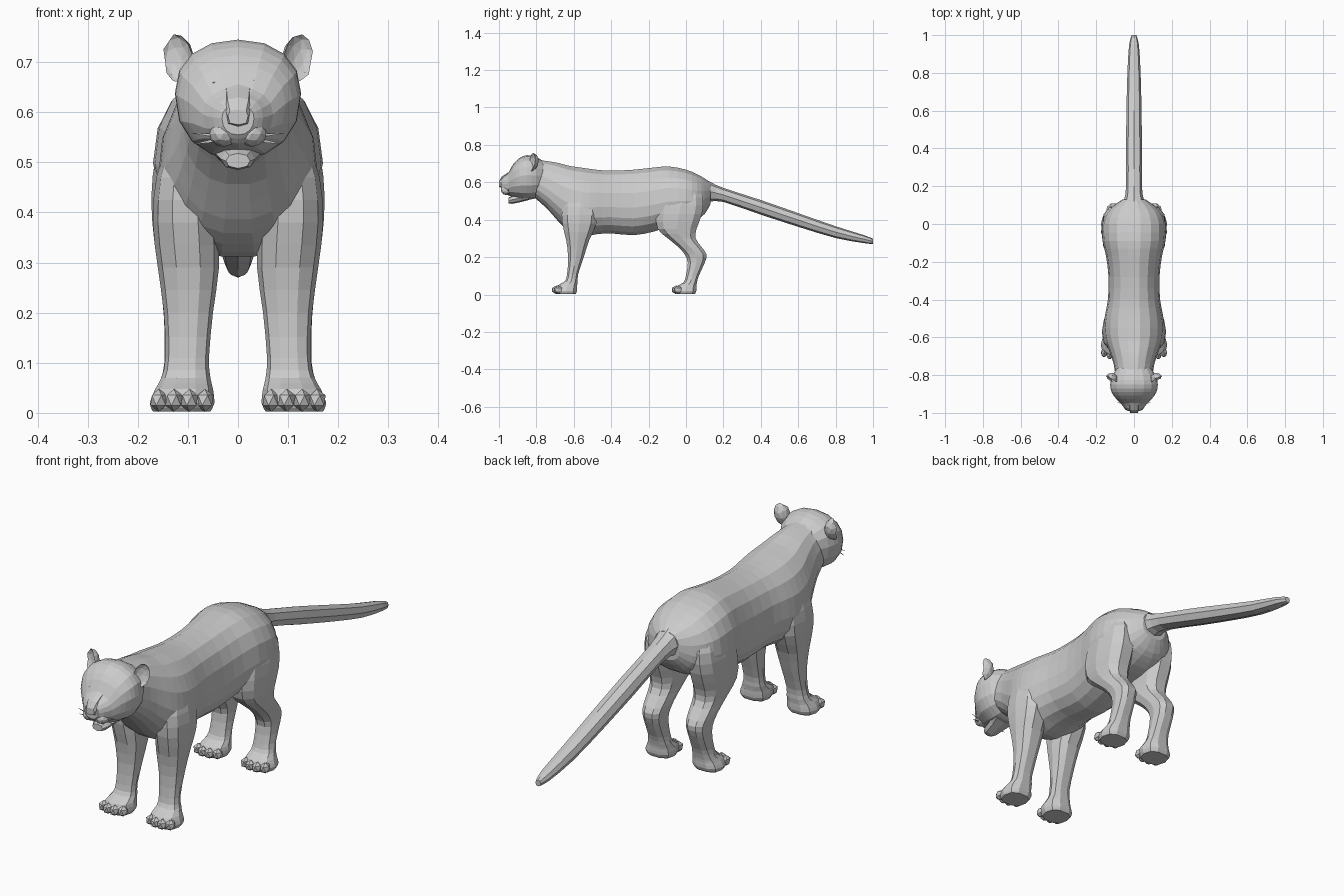
import bpy, bmesh, math
from mathutils import Vector, Matrix

if "Cube" in bpy.data.objects:
    bpy.data.objects.remove(bpy.data.objects["Cube"])


def finish(name, bm):
    bmesh.ops.recalc_face_normals(bm, faces=bm.faces)
    me = bpy.data.meshes.new(name)
    bm.to_mesh(me)
    bm.free()
    ob = bpy.data.objects.new(name, me)
    bpy.context.collection.objects.link(ob)
    return ob


def refine(rows):
    """Insert a curved in-between row after each row."""
    out = []
    for i in range(len(rows) - 1):
        a, b = rows[i], rows[i + 1]
        p, n = rows[max(i - 1, 0)], rows[min(i + 2, len(rows) - 1)]
        out += [a, [(9 * (u + v) - s - t) / 16 for s, u, v, t in zip(p, a, b, n)]]
    return out + [rows[-1]]


def loft(name, rows, section, sides):
    bm = bmesh.new()
    rings = [[bm.verts.new(section(r, 2 * math.pi * k / sides)) for k in range(sides)]
             for r in rows]
    for a, b in zip(rings, rings[1:]):
        for k in range(sides):
            j = (k + 1) % sides
            bm.faces.new((a[k], a[j], b[j], b[k]))
    bm.faces.new(rings[0])
    bm.faces.new(rings[-1])
    return finish(name, bm)


def power(v, e):
    return math.copysign(abs(v) ** e, v)


def upright(mid=0.5, e=0.9):
    """Section across the body: row = y, top, bottom, half width."""
    def f(r, a):
        y, top, bot, w = r
        m = bot + (top - bot) * mid
        s = power(math.sin(a), e)
        return Vector((w * power(math.cos(a), e), y, m + s * (top - m if s > 0 else m - bot)))
    return f


def level(side):
    """Section across a leg: row = z, front y, back y, inner x, outer x."""
    def f(r, a):
        z, y0, y1, x0, x1 = r
        return Vector((side * ((x0 + x1) / 2 + (x1 - x0) / 2 * power(math.cos(a), 0.8)),
                       (y0 + y1) / 2 + (y1 - y0) / 2 * power(math.sin(a), 0.8), z))
    return f


def blob(name, loc, scale, div=1, rot=(0, 0, 0)):
    bm = bmesh.new()
    bmesh.ops.create_icosphere(bm, subdivisions=div, radius=1)
    bm.transform(Matrix.Diagonal((*scale, 1)))
    ob = finish(name, bm)
    ob.location, ob.rotation_euler = loc, rot
    return ob


# torso with neck and rump
torso = [(-.82, .725, .525, .095), (-.74, .715, .455, .108), (-.68, .705, .385, .128),
         (-.62, .69, .335, .15), (-.55, .68, .31, .16), (-.48, .67, .32, .153),
         (-.40, .665, .325, .138), (-.28, .67, .315, .135), (-.17, .682, .335, .148),
         (-.09, .687, .36, .166), (0, .67, .375, .168), (.06, .645, .40, .145),
         (.10, .622, .43, .105), (.13, .60, .48, .06)]
loft("torso", refine(torso), upright(0.42), 18)

# tail
tail = [(.06, .64, .5, .075), (.13, .602, .497, .052), (.2, .57, .495, .042),
        (.4, .505, .427, .042), (.6, .435, .362, .04), (.8, .365, .302, .035),
        (.95, .318, .275, .026), (1.0, .298, .27, .012)]
loft("tail", refine(tail), upright(), 8)

# head
head = [(-.75, .705, .54, .08), (-.80, .735, .515, .115), (-.85, .745, .507, .126),
        (-.89, .73, .512, .119), (-.925, .695, .522, .095), (-.95, .65, .53, .07),
        (-.975, .632, .538, .05), (-.99, .615, .555, .032)]
loft("head", refine(head), upright(0.55), 16)

# lower jaw, open slightly below the muzzle
jaw = [(-.84, .55, .505, .06), (-.88, .54, .495, .045), (-.93, .528, .485, .034),
       (-.95, .518, .488, .024)]
loft("lower_jaw", jaw, upright(), 8)

# nose bridge and nose
nose = [(-.92, .675, .60, .036), (-.955, .65, .58, .028), (-.985, .63, .57, .026),
        (-1.0, .605, .575, .02)]
loft("nose", nose, upright(0.6, 0.6), 8)

fore = [(.56, -.63, -.49, .05, .135), (.47, -.665, -.47, .045, .163),
        (.38, -.665, -.475, .04, .17), (.29, -.643, -.515, .038, .16),
        (.2, -.632, -.545, .05, .148), (.11, -.637, -.575, .058, .145),
        (.07, -.65, -.578, .055, .153), (.048, -.69, -.58, .05, .165),
        (.02, -.70, -.58, .047, .176), (.003, -.69, -.588, .055, .17)]
hind = [(.60, -.09, .05, .05, .135), (.52, -.14, .095, .04, .163),
        (.43, -.165, .09, .035, .173), (.35, -.155, .06, .038, .168),
        (.30, -.10, .055, .045, .16), (.255, -.045, .085, .05, .155),
        (.215, -.01, .112, .055, .15), (.17, .008, .102, .06, .147),
        (.10, -.002, .07, .06, .147), (.065, -.015, .06, .055, .155),
        (.045, -.05, .058, .05, .165), (.02, -.06, .058, .047, .176),
        (.003, -.05, .05, .055, .17)]

for side, tag in ((1, "left"), (-1, "right")):
    # legs with toes
    for part, rows, toe_y in (("front", fore, -.69), ("hind", hind, -.05)):
        loft(f"{part}_leg_{tag}", refine(rows), level(side), 10)
        for i, (x, dy) in enumerate(((.066, .008), (.097, -.004), (.128, -.004), (.158, .008))):
            blob(f"{part}_toe_{tag}_{i + 1}", (side * x, toe_y + dy, .025), (.019, .025, .023))

    # ear: sphere with its front half folded in to form a cup
    ear = blob(f"ear_{tag}", (side * .112, -.81, .705), (.033, .038, .05), 2,
               (math.radians(-8), math.radians(side * 14), math.radians(side * 28)))
    for v in ear.data.vertices:
        if v.co.y < 0:
            v.co.y *= -0.45
        v.co.y -= .018

    # muzzle pad and brow
    blob(f"muzzle_pad_{tag}", (side * .028, -.957, .557), (.03, .033, .026), 2)
    blob(f"brow_{tag}", (side * .05, -.918, .665), (.036, .022, .014), 1,
         (math.radians(35), 0, math.radians(side * 25)))

    # whiskers
    for i, (dz, length) in enumerate(((.006, .05), (-.01, .04))):
        bm = bmesh.new()
        bmesh.ops.create_cone(bm, segments=3, radius1=.004, radius2=.0005, depth=length)
        w = finish(f"whisker_{tag}_{i + 1}", bm)
        w.location = (side * .068, -.95, .55 + dz)
        w.rotation_euler = (0, math.radians(side * (85 + i * 15)), math.radians(side * 12))
